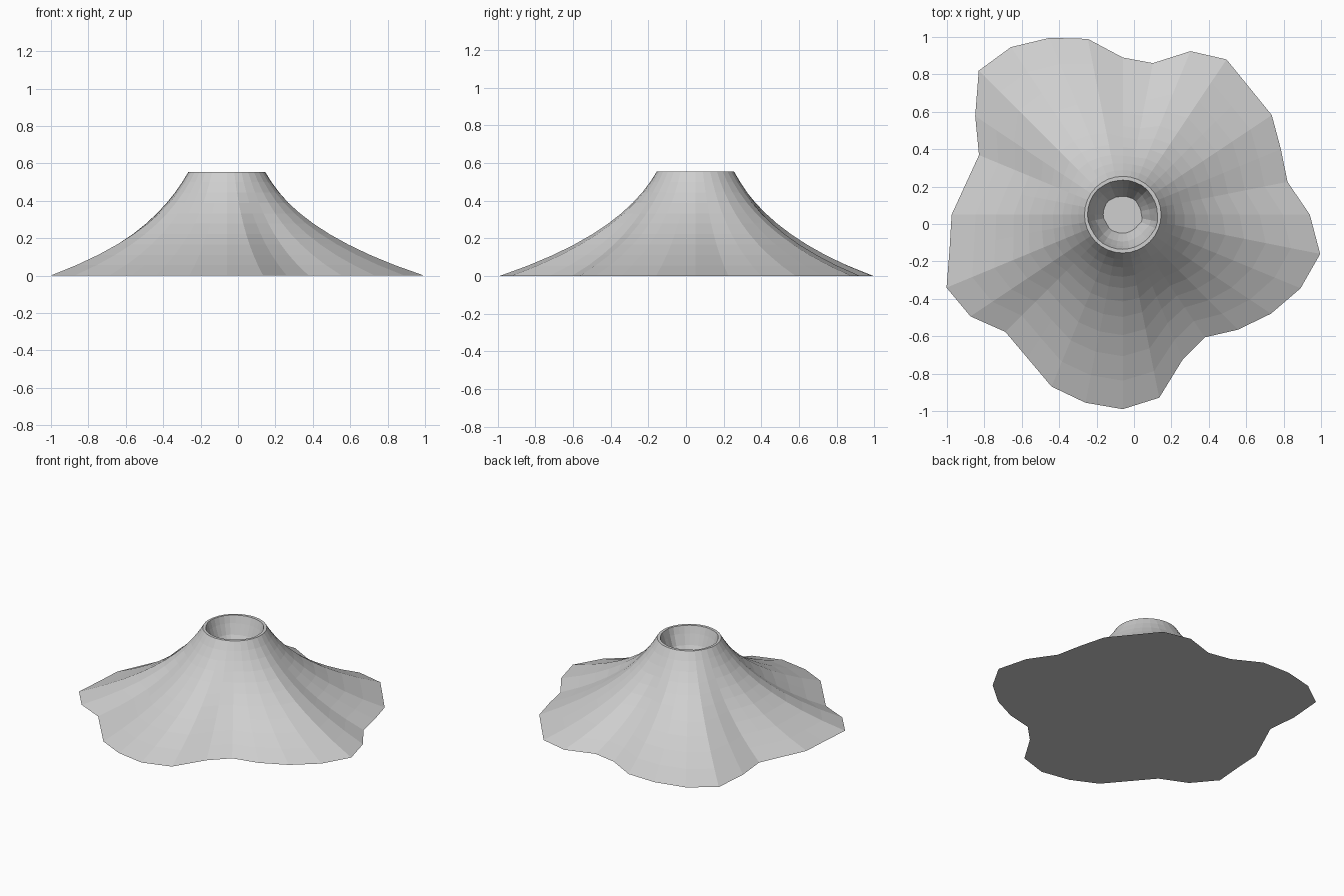
import bpy, bmesh, math, random

if "Cube" in bpy.data.objects:
    bpy.data.objects.remove(bpy.data.objects["Cube"])

random.seed(4)
CX, CY, H = -0.06, 0.05, 0.555      # cone axis and height
RIM, MEAN, STEPS = 0.205, 0.95, 10

# Foot radius for each of the 32 directions, counter-clockwise from +x
FOOT = [1.00, .898, .915, .958, .959, .998, .946, .826,
        .84, .958, 1.023, 1.077, 1.089, .949, .832, .855,
        .915, .944, 1.02, .979, .887, .92, .995, 1.025,
        1.04, .998, .838, .789, .87, .953, 1.029, 1.076]
N = len(FOOT)

rock = bpy.data.materials.new("grey rock")
rock.diffuse_color = (0.62, 0.62, 0.62, 1)
rock.use_nodes = True
rock.node_tree.nodes["Principled BSDF"].inputs["Base Color"].default_value = rock.diffuse_color

bm = bmesh.new()


def ring(radii, z):
    return [bm.verts.new((CX + r * math.cos(2 * math.pi * i / N),
                          CY + r * math.sin(2 * math.pi * i / N), z))
            for i, r in enumerate(radii)]


def bridge(a, b):
    for i in range(N):
        j = (i + 1) % N
        bm.faces.new((a[i], a[j], b[j], b[i]))


def cap(loop, z):
    c = bm.verts.new((CX, CY, z))
    for i in range(N):
        bm.faces.new((loop[i], loop[(i + 1) % N], c))


rings = []
# Flared slopes, with ridges growing towards the foot
for s in range(STEPS + 1):
    t = 1 - s / STEPS
    base = RIM * (MEAN / RIM) ** t
    rings.append(ring([base + (f - MEAN) * t ** 2 for f in FOOT], H * (1 - t)))

# Crater: thin lip, then rough walls down to a small floor
rough = [random.uniform(-1, 1) for _ in range(N // 2)]
rough = [rough[i // 2] for i in range(N)]
for r, z, k in ((0.187, H, 0.003), (0.172, H - 0.05, 0.005),
                (0.147, H - 0.12, 0.006), (0.102, H - 0.20, 0.005)):
    rings.append(ring([r + k * q for q in rough], z))

for a, b in zip(rings, rings[1:]):
    bridge(a, b)
cap(rings[0], 0)             # flat underside
cap(rings[-1], H - 0.20)     # crater floor
bmesh.ops.recalc_face_normals(bm, faces=bm.faces)

mesh = bpy.data.meshes.new("volcano_cone")
bm.to_mesh(mesh)
bm.free()
mesh.materials.append(rock)
bpy.context.collection.objects.link(bpy.data.objects.new("volcano_cone", mesh))
